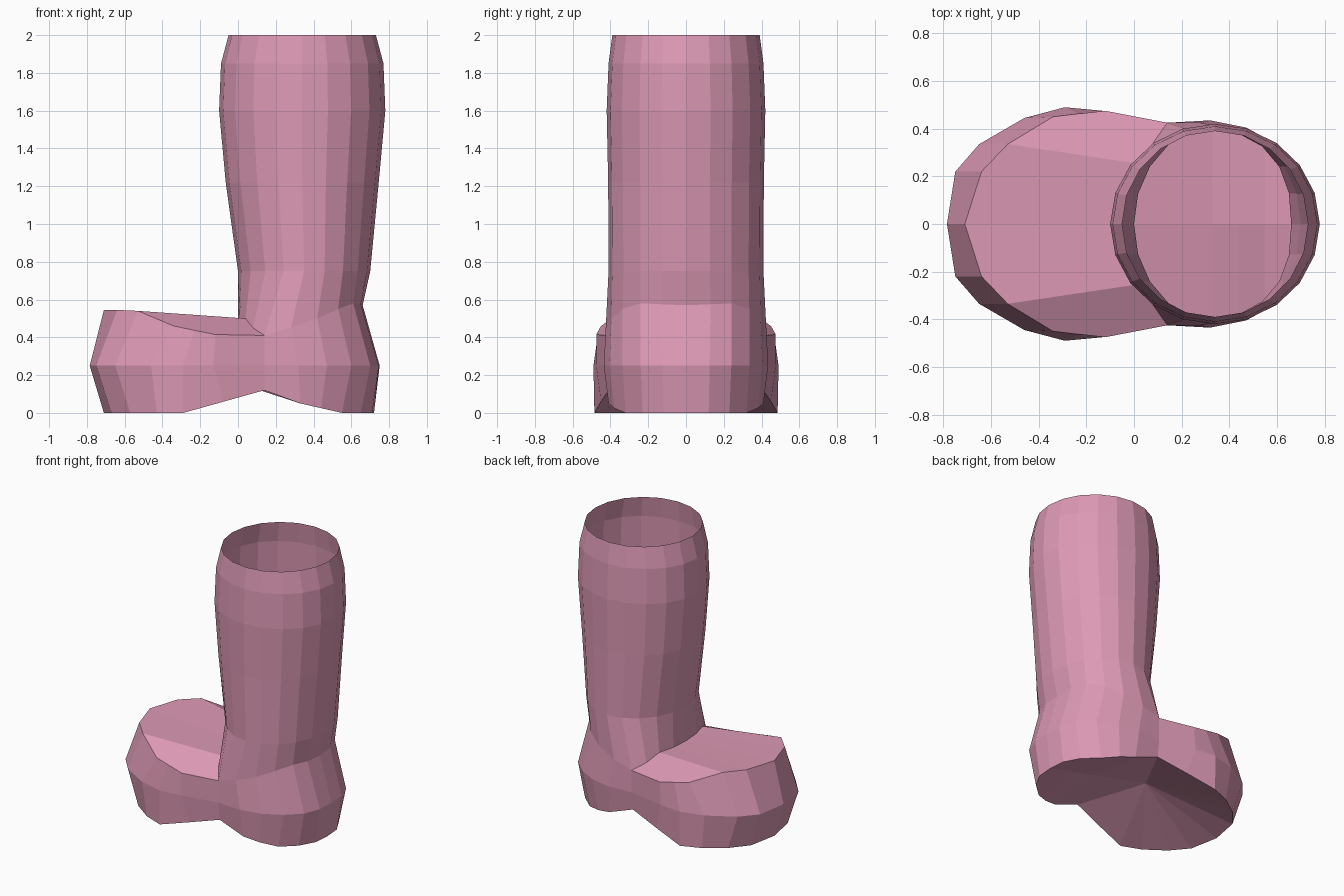
import bpy, bmesh
from math import cos, sin, pi

if "Cube" in bpy.data.objects:
    bpy.data.objects.remove(bpy.data.objects["Cube"])

# Half outlines (y >= 0), running from heel centre round to toe centre
sole = [(.72, 0, 0), (.71, .12, 0), (.65, .23, 0), (.55, .32, 0), (.44, .38, .025),
        (.33, .41, .05), (.14, .41, .12), (-.075, .45, .06), (-.29, .485, 0),
        (-.43, .43, 0), (-.57, .33, 0), (-.67, .21, 0), (-.71, 0, 0)]
middle = [(.75, 0), (.745, .125), (.70, .24), (.60, .335), (.47, .405), (.32, .435),
          (.14, .425), (-.13, .475), (-.29, .49), (-.46, .445), (-.65, .335),
          (-.75, .22), (-.785, 0)]
ankle = [(.66, 0, .57), (.65, .13, .575), (.61, .24, .58), (.53, .335, .55),
         (.42, .395, .50), (.28, .425, .45), (.14, .425, .41), (.08, .34, .45),
         (.04, .25, .50), (.01, .13, .50), (0, 0, .50)]
toe_rim = [(-.12, .475, .415), (-.23, .463, .437), (-.34, .45, .46),
           (-.53, .335, .54), (-.64, .22, .545), (-.71, 0, .545)]
# Leg rings: z, front x, back x, half width
rings = [(.75, 0, .70, .41), (1.22, -.065, .745, .412), (1.6, -.10, .78, .42),
         (1.85, -.09, .77, .41), (2, -.05, .73, .39)]

bm = bmesh.new()


def verts(points):
    return [bm.verts.new(p) for p in points]


def bridge(low, high):
    for i in range(len(low) - 1):
        bm.faces.new((low[i], low[i + 1], high[i + 1], high[i]))


# Foot sides
low = verts(sole)
mid = verts([(x, y, .25) for x, y in middle])
ank = verts(ankle)
rim = verts(toe_rim)
bridge(low, mid)
bridge(mid, ank[:7] + rim)

# Top of the foot
bm.faces.new([ank[6]] + rim[:4] + [ank[8], ank[7]])
bm.faces.new((rim[3], rim[4], ank[9], ank[8]))
bm.faces.new((rim[4], rim[5], ank[10], ank[9]))

# Hollow sole: two fans rising to a ridge on the centre line
apex = bm.verts.new((-.10, 0, .19))
for i in range(len(low) - 1):
    if i < 6:
        # heel half, strips out to the sloping ridge
        if i == 0:
            ridge = [low[0]] + verts([(x, 0, .232 * (.72 - x)) for x, y, z in sole[1:6]]) + [apex]
        corners = (low[i], ridge[i], ridge[i + 1], low[i + 1])
        bm.faces.new(list(dict.fromkeys(corners)))
    else:
        bm.faces.new((low[i], apex, low[i + 1]))

# Open leg shaft
prev = ank
for z, x0, x1, ry in rings:
    ring = verts([((x0 + x1) / 2 + (x1 - x0) / 2 * cos(pi * i / 10),
                   0 if i in (0, 10) else ry * sin(pi * i / 10), z) for i in range(11)])
    bridge(prev, ring)
    prev = ring

mesh = bpy.data.meshes.new("boot")
bm.to_mesh(mesh)
bm.free()
boot = bpy.data.objects.new("boot", mesh)
bpy.context.collection.objects.link(boot)

# Mirror to the other side
mod = boot.modifiers.new("Mirror", 'MIRROR')
mod.use_axis = (False, True, False)
mod.use_clip = True

mat = bpy.data.materials.new("pink")
mat.diffuse_color = (.72, .32, .46, 1)
mat.use_nodes = True
mat.node_tree.nodes["Principled BSDF"].inputs["Base Color"].default_value = mat.diffuse_color
mesh.materials.append(mat)
